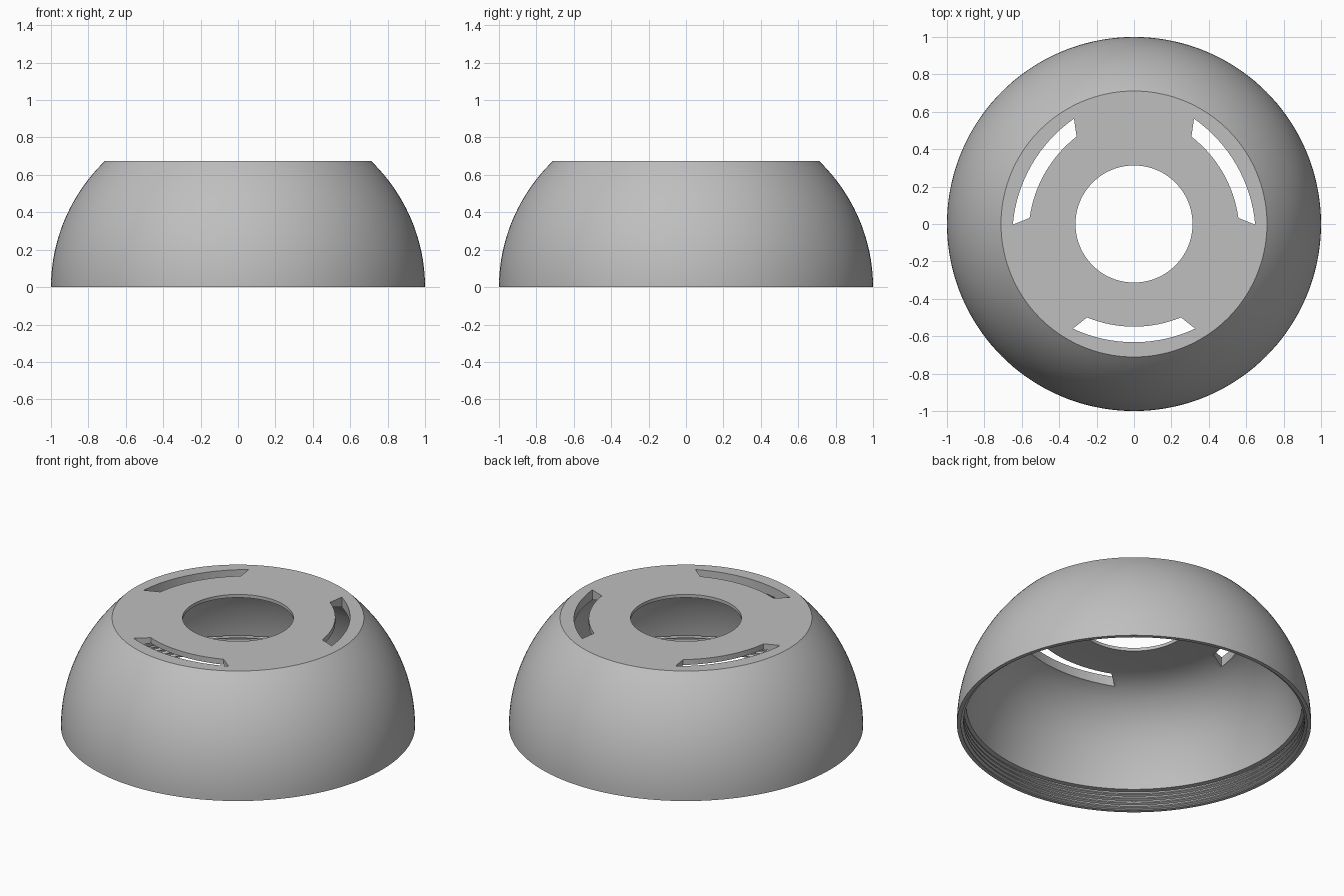
import bpy, bmesh, math

cube = bpy.data.objects.get("Cube")
if cube:
    bpy.data.objects.remove(cube)

SEGMENTS = 144
HEIGHT = 0.675

grey = bpy.data.materials.new("light_grey")
grey.use_nodes = True
colour = (0.52, 0.52, 0.52, 1)
grey.diffuse_color = colour
grey.node_tree.nodes["Principled BSDF"].inputs["Base Color"].default_value = colour


def make_object(name, bm):
    bmesh.ops.recalc_face_normals(bm, faces=bm.faces)
    mesh = bpy.data.meshes.new(name)
    bm.to_mesh(mesh)
    bm.free()
    mesh.materials.append(grey)
    obj = bpy.data.objects.new(name, mesh)
    bpy.context.collection.objects.link(obj)
    return obj


def lathe(name, profile):
    """Revolve a closed (radius, height) profile around z."""
    bm = bmesh.new()
    rings = []
    for i in range(SEGMENTS):
        a = 2 * math.pi * i / SEGMENTS
        rings.append([bm.verts.new((r * math.cos(a), r * math.sin(a), z)) for r, z in profile])
    n = len(profile)
    for i, ring in enumerate(rings):
        nxt = rings[(i + 1) % SEGMENTS]
        for j in range(n):
            k = (j + 1) % n
            bm.faces.new((ring[j], nxt[j], nxt[k], ring[k]))
    return make_object(name, bm)


def slot_cutter(centre):
    """Curved slot with slanted ends, as a vertical prism."""
    def arc(radius, flare, half):
        steps = [i / 8 - 1 for i in range(17)]
        return [((radius + flare * t * t) * math.cos(centre + half * t),
                 (radius + flare * t * t) * math.sin(centre + half * t)) for t in steps]
    outline = (arc(0.632, 0.016, math.radians(30.3))
               + arc(0.549, 0.01, math.radians(26.7))[::-1])
    bm = bmesh.new()
    face = bm.faces.new([bm.verts.new((x, y, 0.4)) for x, y in outline])
    top = bmesh.ops.extrude_face_region(bm, geom=[face])["geom"]
    bmesh.ops.translate(bm, vec=(0, 0, 0.5),
                        verts=[v for v in top if isinstance(v, bmesh.types.BMVert)])
    return make_object("slot_cutter", bm)


# Outer dome: an elliptical arc cut flat at the top
sweep = math.asin(HEIGHT / 0.96)
outer = [(math.cos(sweep * i / 24), 0.96 * math.sin(sweep * i / 24)) for i in range(25)]

# Domed inner surface, from the centre hole down to the thread
inner = [(0.313, HEIGHT), (0.313, 0.655), (0.5, 0.65), (0.58, 0.638), (0.65, 0.612),
         (0.71, 0.575), (0.77, 0.522), (0.82, 0.46), (0.86, 0.393), (0.895, 0.315),
         (0.922, 0.235), (0.94, 0.165), (0.948, 0.12)]

# Thread ridges inside the rim
thread = []
for i in range(4):
    z = 0.118 - i * 0.028
    thread += [(0.977, z), (0.977, z - 0.009), (0.962, z - 0.015), (0.962, z - 0.022)]
thread += [(0.977, 0.006), (0.977, 0)]

shade = lathe("dome_shade", outer + inner + thread)

# Three vent slots through the top
for i in range(3):
    cutter = slot_cutter(math.radians(-90 + 120 * i))
    cutter.hide_render = True
    mod = shade.modifiers.new("vent_slot", 'BOOLEAN')
    mod.operation = 'DIFFERENCE'
    mod.solver = 'EXACT'
    mod.object = cutter
    bpy.context.view_layer.objects.active = shade
    bpy.ops.object.modifier_apply(modifier=mod.name)
    bpy.data.objects.remove(cutter)

bpy.ops.object.select_all(action='DESELECT')
shade.select_set(True)
bpy.context.view_layer.objects.active = shade
bpy.ops.object.shade_smooth_by_angle(angle=math.radians(30))
